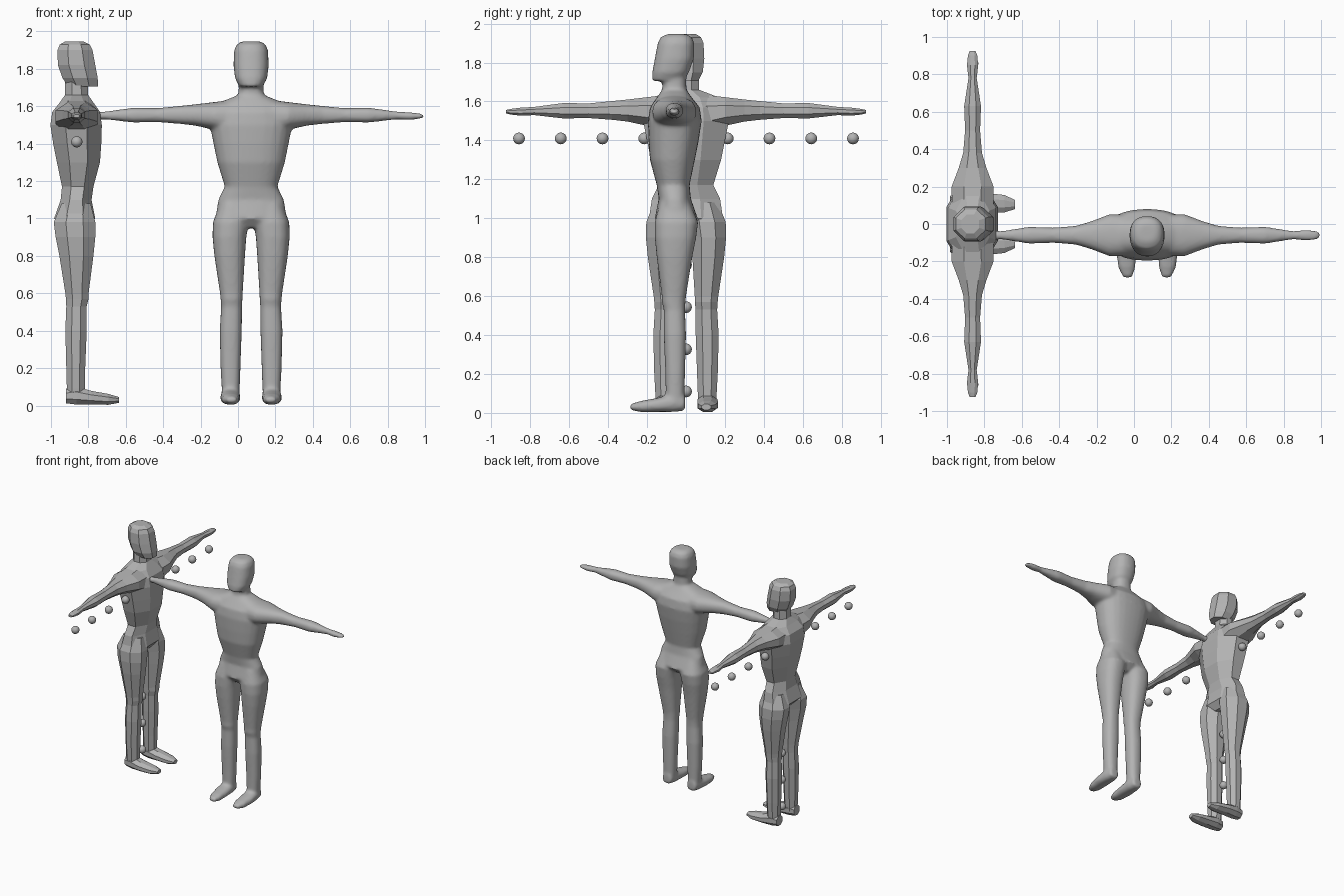
import bpy, bmesh, math
from mathutils import Matrix

if "Cube" in bpy.data.objects:
    bpy.data.objects.remove(bpy.data.objects["Cube"])

grey = bpy.data.materials.new("plain grey")
grey.diffuse_color = (0.45, 0.45, 0.45, 1)
grey.use_nodes = True
grey.node_tree.nodes["Principled BSDF"].inputs["Base Color"].default_value = grey.diffuse_color

# Upper body and neck: height, half width, front y, back y
TORSO = [(.95, .06, -.06, .07), (1.0, .19, -.10, .12), (1.1, .175, -.08, .085),
         (1.17, .14, -.09, .078), (1.3, .18, -.125, .105), (1.4, .2, -.132, .125),
         (1.5, .22, -.135, .14), (1.57, .21, -.125, .13), (1.62, .17, -.09, .09),
         (1.66, .068, -.062, .062), (1.76, .064, -.058, .06)]
HEAD = [(1.705, .062, -.114, .045), (1.75, .086, -.113, .075), (1.82, .094, -.1, .1),
        (1.9, .09, -.085, .102), (1.93, .077, -.07, .09), (1.947, .05, -.035, .06)]
# Leg: height, inner x, outer x, front y, back y
LEG = [(1.08, .02, .165, -.075, .08), (.98, .012, .204, -.1, .122), (.9, .026, .206, -.1, .112),
       (.8, .033, .196, -.09, .092), (.6, .045, .166, -.064, .06), (.57, .046, .163, -.064, .057),
       (.53, .049, .16, -.054, .055), (.4, .05, .168, -.054, .06), (.2, .057, .163, -.046, .055),
       (.09, .061, .157, -.044, .052), (.03, .066, .152, -.04, .05)]
# Foot: y, inner x, outer x, bottom z, top z
FOOT = [(.056, .072, .148, .012, .09), (0, .06, .16, .005, .1), (-.08, .058, .165, .005, .078),
        (-.17, .062, .155, .004, .062), (-.228, .08, .128, .015, .045)]
# Arm: x, bottom z, top z, half depth
ARM = [(.05, 1.42, 1.64, .11), (.2, 1.475, 1.622, .112), (.3, 1.497, 1.61, .074),
       (.38, 1.506, 1.602, .05), (.5, 1.515, 1.59, .04), (.63, 1.513, 1.592, .045),
       (.78, 1.53, 1.572, .022), (.85, 1.527, 1.568, .03), (.9, 1.533, 1.562, .025),
       (.925, 1.539, 1.556, .016)]


def section(sides, power):
    """Unit cross-section that touches -1..1 on both axes."""
    pts = []
    for i in range(sides):
        a = 2 * math.pi * (i + .5) / sides
        c, s = math.cos(a), math.sin(a)
        r = (abs(c) ** power + abs(s) ** power) ** (-1 / power)
        pts.append((c * r, s * r))
    m = max(p[0] for p in pts)
    return [(u / m, v / m) for u, v in pts]


def loft(bm, rings, unit, place):
    """Closed tube; each ring is (t, u0, u1, v0, v1) and place maps u, v, t to xyz."""
    loops = []
    for t, u0, u1, v0, v1 in rings:
        loops.append([bm.verts.new(place((u0 + u1) / 2 + u * (u1 - u0) / 2,
                                         (v0 + v1) / 2 + v * (v1 - v0) / 2, t)) for u, v in unit])
    n = len(unit)
    for a, b in zip(loops, loops[1:]):
        for i in range(n):
            bm.faces.new((a[i], a[(i + 1) % n], b[(i + 1) % n], b[i]))
    bm.faces.new(loops[0])
    bm.faces.new(loops[-1])


def finish(bm, name, matrix):
    bmesh.ops.recalc_face_normals(bm, faces=bm.faces[:])
    bm.transform(matrix)
    me = bpy.data.meshes.new(name)
    bm.to_mesh(me)
    bm.free()
    me.materials.append(grey)
    ob = bpy.data.objects.new(name, me)
    bpy.context.collection.objects.link(ob)
    return ob


def figure(name, sides, power, matrix):
    bm = bmesh.new()
    unit = section(sides, power)
    for part in (TORSO, HEAD):
        loft(bm, [(z, -w, w, f, b) for z, w, f, b in part], unit, lambda u, v, t: (u, v, t))
    for s in (1, -1):
        loft(bm, LEG, unit, lambda u, v, t: (s * u, v, t))
        loft(bm, FOOT, unit, lambda u, v, t: (s * u, t, v))
        loft(bm, [(x, -d, d, z0, z1) for x, z0, z1, d in ARM], unit, lambda u, v, t: (s * t, u, v))
    return finish(bm, name, matrix)


# Faceted figure, turned to face +x
figure("faceted_figure", 8, 2, Matrix.Translation((-.863, 0, 0)) @ Matrix.Rotation(math.pi / 2, 4, 'Z'))

# Smooth figure, facing -y, its parts blended into one skin
smooth = figure("smooth_figure", 28, 2.4, Matrix.Translation((.07, -.06, 0)))
rm = smooth.modifiers.new("blend", 'REMESH')
rm.mode = 'VOXEL'
rm.voxel_size = .01
rm.use_smooth_shade = True
sm = smooth.modifiers.new("soften", 'SMOOTH')
sm.factor = .5
sm.iterations = 8

# Row of marker balls under the arms and a column between the legs
spots = [(.2145 * k, 1.41) for k in range(-4, 5)] + [(0, .11 + .2167 * k) for k in range(6)]
for i, (y, z) in enumerate(spots):
    bm = bmesh.new()
    bmesh.ops.create_uvsphere(bm, u_segments=24, v_segments=14, radius=.03)
    ball = finish(bm, f"marker_ball_{i + 1}", Matrix.Translation((-.862, y, z)))
    for p in ball.data.polygons:
        p.use_smooth = True
